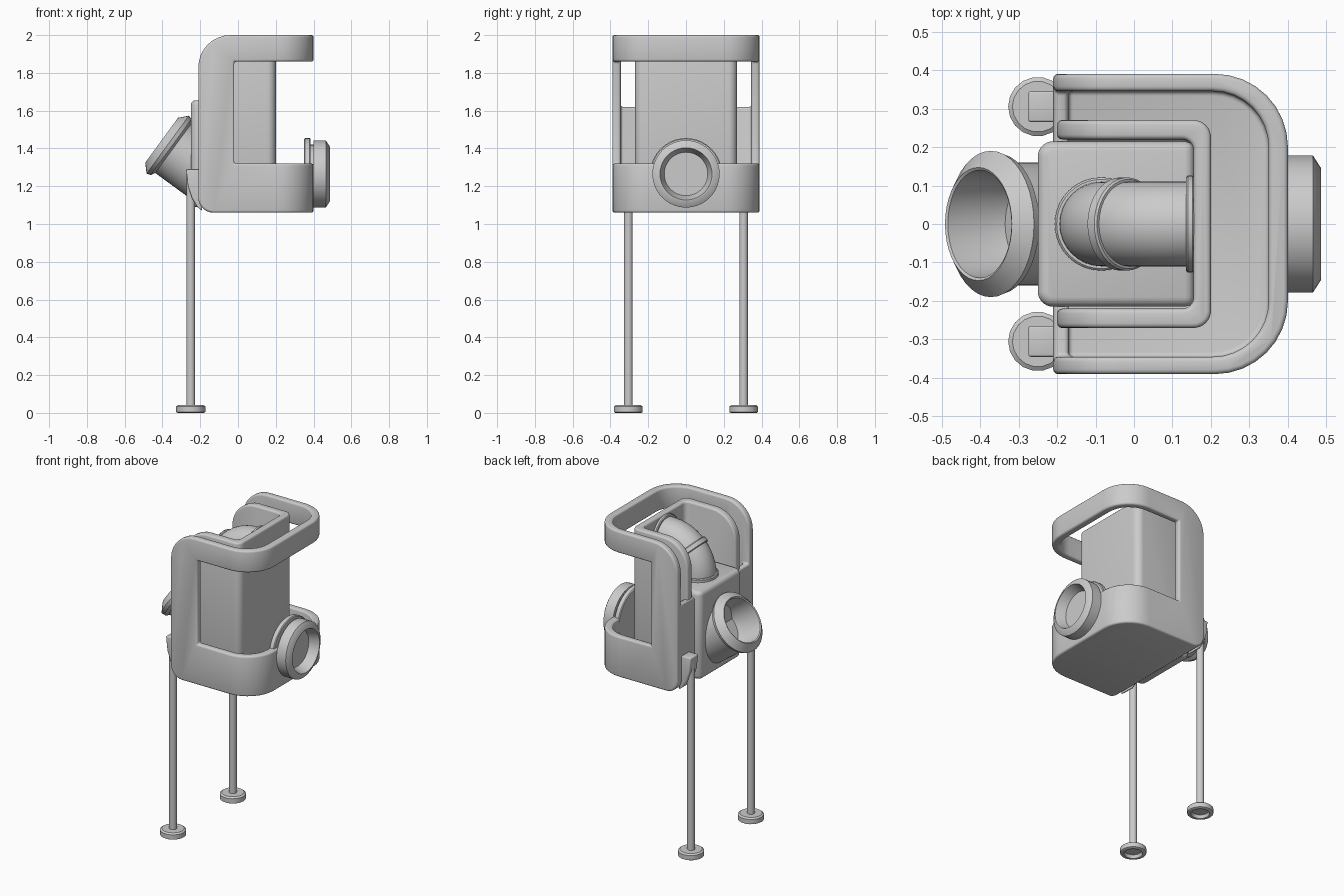
import bpy, bmesh
from math import cos, sin, pi, radians
from mathutils import Vector

old = bpy.data.objects.get("Cube")
if old:
    bpy.data.objects.remove(old)

grey = bpy.data.materials.new("plain_grey")
grey.use_nodes = True
COLOR = (0.6, 0.6, 0.6, 1)
grey.diffuse_color = COLOR
grey.node_tree.nodes["Principled BSDF"].inputs["Base Color"].default_value = COLOR


def finish(name, bm):
    bmesh.ops.recalc_face_normals(bm, faces=bm.faces[:])
    mesh = bpy.data.meshes.new(name)
    bm.to_mesh(mesh)
    bm.free()
    mesh.materials.append(grey)
    ob = bpy.data.objects.new(name, mesh)
    bpy.context.collection.objects.link(ob)
    return ob


def smooth(ob):
    bpy.ops.object.select_all(action='DESELECT')
    ob.select_set(True)
    bpy.context.view_layer.objects.active = ob
    bpy.ops.object.shade_smooth_by_angle(angle=radians(35))
    return ob


def rounded(a0, a1, b0, b1, radii=(0, 0, 0, 0), steps=8):
    """Rectangle outline; radii run low-low, high-low, high-high, low-high."""
    pts = []
    corners = [(a0, b0, 1, 1), (a1, b0, -1, 1), (a1, b1, -1, -1), (a0, b1, 1, -1)]
    for i, (a, b, sa, sb) in enumerate(corners):
        r = radii[i]
        if r == 0:
            pts.append((a, b))
            continue
        for k in range(steps + 1):
            t = pi + i * pi / 2 + k * pi / 2 / steps
            pts.append((a + sa * r + r * cos(t), b + sb * r + r * sin(t)))
    return pts


def prism(name, pts, lo, hi, axis='z'):
    bm = bmesh.new()
    place = (lambda a, b, h: (a, b, h)) if axis == 'z' else (lambda a, b, h: (a, h, b))
    face = bm.faces.new([bm.verts.new(place(a, b, lo)) for a, b in pts])
    new = bmesh.ops.extrude_face_region(bm, geom=[face])['geom']
    move = Vector(place(0, 0, hi - lo))
    bmesh.ops.translate(bm, vec=move, verts=[v for v in new if isinstance(v, bmesh.types.BMVert)])
    return finish(name, bm)


def lathe(name, profile, origin, direction=(0, 0, 1), segments=40):
    """Spin (radius, height) points about an axis."""
    bm = bmesh.new()
    vs = [bm.verts.new((r, 0, h)) for r, h in profile]
    es = [bm.edges.new(pair) for pair in zip(vs, vs[1:])]
    bmesh.ops.spin(bm, geom=vs + es, cent=(0, 0, 0), axis=(0, 0, 1),
                   angle=2 * pi, steps=segments)
    bmesh.ops.remove_doubles(bm, verts=bm.verts[:], dist=0.0001)
    turn = Vector((0, 0, 1)).rotation_difference(Vector(direction)).to_matrix()
    bmesh.ops.rotate(bm, cent=(0, 0, 0), matrix=turn, verts=bm.verts[:])
    bmesh.ops.translate(bm, vec=origin, verts=bm.verts[:])
    return smooth(finish(name, bm))


def carve(ob, cutters, bevel=0.012):
    """Apply booleans and a rounded bevel, then drop the cutters."""
    for op, cutter in cutters:
        m = ob.modifiers.new("carve", 'BOOLEAN')
        m.operation, m.solver, m.object = op, 'EXACT', cutter
    m = ob.modifiers.new("bevel", 'BEVEL')
    m.width, m.segments, m.limit_method, m.angle_limit = bevel, 3, 'ANGLE', radians(40)
    dg = bpy.context.evaluated_depsgraph_get()
    mesh = bpy.data.meshes.new_from_object(ob.evaluated_get(dg))
    ob.modifiers.clear()
    ob.data = mesh
    mesh.materials.clear()
    mesh.materials.append(grey)
    for poly in mesh.polygons:
        poly.material_index = 0
    for _, cutter in cutters:
        bpy.data.objects.remove(cutter)
    return smooth(ob)


def right_round(x0, x1, w, r):
    return rounded(x0, x1, -w, w, (0, r, r, 0))


# Outer shell: curved frame with side windows and an open back slot
carve(prism("outer_shell", right_round(-0.5, 0.4, 0.39, 0.19), 1.0, 2.1), [
    ('INTERSECT', prism("side_profile", rounded(-0.21, 0.6, 1.06, 2.0, (0.08, 0, 0, 0.17)), -1, 1, 'y')),
    ('DIFFERENCE', prism("cavity", right_round(-0.17, 0.35, 0.345, 0.145), 1.1, 2.2)),
    ('DIFFERENCE', prism("slot", rounded(-1, -0.1, -0.345, 0.345), 1.62, 2.2)),
    ('DIFFERENCE', prism("window", rounded(-0.02, 1, 1.32, 1.86), -1, 1, 'y')),
])

# Inner housing: tall wall that is open at the top and back
carve(prism("inner_housing", right_round(-0.5, 0.2, 0.27, 0.045), 1.0, 2.1), [
    ('INTERSECT', prism("side_profile", rounded(-0.2, 0.6, 1.07, 1.98, (0.08, 0, 0, 0.17)), -1, 1, 'y')),
    ('DIFFERENCE', prism("hollow", right_round(-1, 0.155, 0.22, 0.03), 1.12, 2.2)),
])

# Core block inside the housing
carve(prism("core_block", rounded(-0.25, 0.157, -0.215, 0.215, (0.04, 0, 0, 0.04)), 1.09, 1.655), [], 0.025)

# Elbow pipe from the block to the housing wall
path = [(-0.085, 1.6)]
path += [(0.115 - 0.2 * cos(t), 1.65 + 0.2 * sin(t)) for t in (k * pi / 24 for k in range(13))]
path.append((0.16, 1.85))
bm = bmesh.new()
rings = []
for i, (x, z) in enumerate(path):
    t = min(max((i - 1) / 12, 0), 1) * pi / 2
    rings.append([bm.verts.new((x - 0.11 * cos(a) * cos(t), 0.11 * sin(a), z + 0.11 * cos(a) * sin(t)))
                  for a in (k * pi / 16 for k in range(32))])
for low, high in zip(rings, rings[1:]):
    for k in range(32):
        n = (k + 1) % 32
        bm.faces.new((low[k], low[n], high[n], high[k]))
smooth(finish("elbow_pipe", bm))


def collar(name, r, depth, origin, direction):
    h, c = depth / 2, 0.005
    lathe(name, [(0, -h), (r - c, -h), (r, c - h), (r, h - c), (r - c, h), (0, h)], origin, direction)


half = 0.2 * cos(pi / 4)
collar("elbow_middle_collar", 0.121, 0.035, (0.115 - half, 0, 1.65 + half), (1, 0, 1))
collar("elbow_base_collar", 0.121, 0.03, (-0.085, 0, 1.66), (0, 0, 1))
collar("elbow_wall_flange", 0.126, 0.022, (0.146, 0, 1.85), (1, 0, 0))

# Round port on the +x side
collar("port_flange", 0.19, 0.035, (0.367, 0, 1.265), (1, 0, 0))
lathe("port", [(0, 0.02), (0.155, 0.02), (0.155, 0.05), (0.178, 0.05), (0.178, 0.115),
               (0.145, 0.136), (0.138, 0.136), (0.115, 0.075), (0, 0.075)],
      (0.35, 0, 1.265), (1, 0, 0))

# Tilted funnel on the -x side
lathe("tilted_funnel", [(0, -0.28), (0.16, -0.28), (0.16, -0.035), (0.183, -0.022), (0.19, 0),
                        (0.147, 0.04), (0.14, 0.036), (0.13, -0.08), (0.115, -0.13), (0, -0.13)],
      (-0.372, 0, 1.42), (-0.807, 0, 0.59))

# Legs with brackets and hollow feet
for side, s in (("left", 1), ("right", -1)):
    y = 0.305 * s
    lathe(side + "_leg", [(0, 0.025), (0.023, 0.025), (0.023, 1.27), (0, 1.27)], (-0.25, y, 0), segments=16)
    lathe(side + "_foot", [(0, 0.042), (0.066, 0.042), (0.077, 0.034), (0.077, 0.004), (0.07, 0),
                           (0.055, 0), (0.048, 0.02), (0, 0.02)], (-0.25, y, 0), segments=18)
    hook = [(-0.275, 1.29), (-0.19, 1.29), (-0.19, 1.07), (-0.215, 1.09), (-0.245, 1.14), (-0.265, 1.2)]
    carve(prism(side + "_bracket", hook, y - 0.04, y + 0.04, 'y'), [], 0.006)
